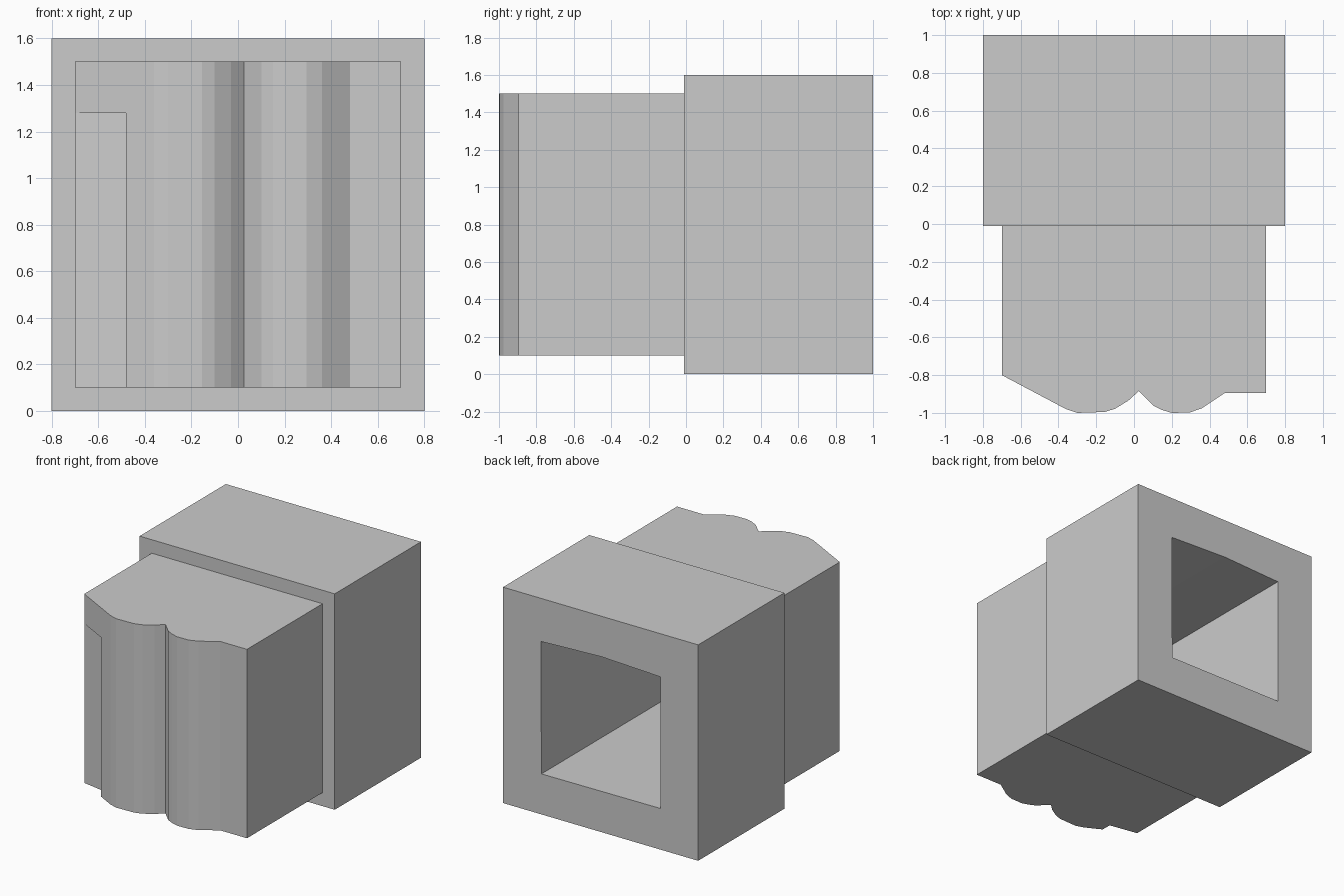
import bpy, bmesh
from mathutils import Vector

if "Cube" in bpy.data.objects:
    bpy.data.objects.remove(bpy.data.objects["Cube"])


def prism(name, profile, offset):
    """Extrude a closed polygon of 3D points along offset."""
    bm = bmesh.new()
    face = bm.faces.new([bm.verts.new(p) for p in profile])
    res = bmesh.ops.extrude_face_region(bm, geom=[face], use_keep_orig=True)
    verts = [g for g in res["geom"] if isinstance(g, bmesh.types.BMVert)]
    bmesh.ops.translate(bm, verts=verts, vec=Vector(offset))
    bmesh.ops.recalc_face_normals(bm, faces=bm.faces)
    mesh = bpy.data.meshes.new(name)
    bm.to_mesh(mesh)
    bm.free()
    ob = bpy.data.objects.new(name, mesh)
    bpy.context.collection.objects.link(ob)
    return ob


def cut(target, cutter):
    mod = target.modifiers.new("cut_" + cutter.name, "BOOLEAN")
    mod.operation = "DIFFERENCE"
    mod.solver = "EXACT"
    mod.object = cutter
    cutter.hide_render = True
    cutter.hide_set(True)
    cutter.display_type = "WIRE"


# Rear housing: large square block
housing = prism("rear_housing",
                [(-.8, -.01, 0), (.8, -.01, 0), (.8, 1, 0), (-.8, 1, 0)],
                (0, 0, 1.6))

# Front block: plan outline with two rounded lobes and a groove between
outline = [(.7, -.01), (.7, -.895), (.48, -.895), (.36, -.975), (.295, -.998),
           (.2, -1), (.15, -.985), (.1, -.96), (.025, -.885), (-.03, -.935),
           (-.1, -.978), (-.155, -.995), (-.3, -1), (-.36, -.98),
           (-.7, -.8), (-.7, -.01)]
front = prism("front_block", [(x, y, .1) for x, y in outline], (0, 0, 1.4))

# Shallow recess on the left of the front face, below a small overhang
recess = prism("recess_cutter",
               [(x, y, 0) for x, y in [(-.74, -.793), (-.48, -.84),
                                       (-.48, -1.1), (-.74, -1.1)]],
               (0, 0, 1.28))
cut(front, recess)

# Square tunnel entering from the back with a slightly arched ceiling
tunnel = prism("tunnel_cutter",
               [(x, 1.1, z) for x, z in [(-.49, .305), (.485, .3), (.49, 1.28),
                                         (0, 1.3), (-.49, 1.28)]],
               (0, -1.9, 0))
cut(housing, tunnel)
cut(front, tunnel)
